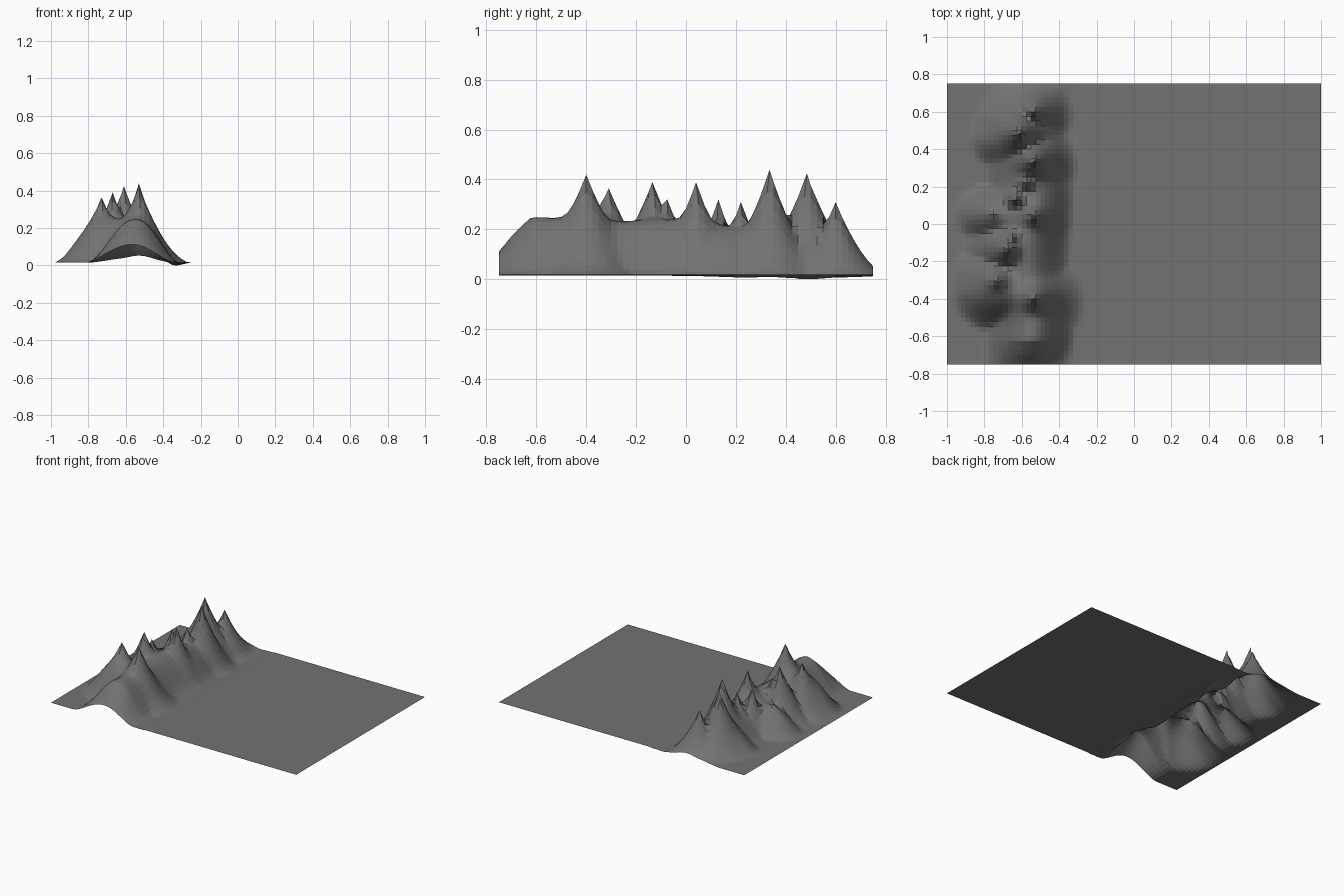
import bpy, bmesh, math

if "Cube" in bpy.data.objects:
    bpy.data.objects.remove(bpy.data.objects["Cube"])

BASE = 0.018

# crest height of the long ridge along y
crest = [(-0.76, 0.085), (-0.69, 0.17), (-0.62, 0.235), (-0.5, 0.23), (-0.3, 0.215), (-0.1, 0.225),
         (0.05, 0.225), (0.2, 0.19), (0.4, 0.17), (0.55, 0.16), (0.63, 0.12), (0.70, 0.06), (0.76, 0.02)]
# rounded hills on the left flank: x, y, height, radius x, radius y
hills = [
    (-0.71, -0.36, 0.24, 0.28, 0.23),
    (-0.73, 0.05, 0.17, 0.24, 0.19),
    (-0.67, 0.45, 0.15, 0.22, 0.18),
]
# sharp summits: x, y, height, radius
summits = [
    (-0.53, -0.40, 0.405, 0.28),
    (-0.73, -0.31, 0.350, 0.26),
    (-0.67, -0.135, 0.375, 0.26),
    (-0.65, -0.075, 0.305, 0.19),
    (-0.53, 0.04, 0.375, 0.22),
    (-0.63, 0.13, 0.305, 0.17),
    (-0.57, 0.22, 0.295, 0.17),
    (-0.53, 0.335, 0.425, 0.25),
    (-0.61, 0.485, 0.410, 0.27),
    (-0.53, 0.60, 0.295, 0.22),
    (-0.75, 0.05, 0.190, 0.18),
]


def bell(x, y, cx, cy, h, rx, ry):
    d = ((x - cx) / rx) ** 2 + ((y - cy) / ry) ** 2
    return h * (1 - d) ** 2 if d < 1 else 0.0


def spike(x, y, cx, cy, h, r):
    d = math.hypot(x - cx, y - cy) / r
    return h * (1 - d) ** 1.8 if d < 1 else 0.0


def ridge(x, y):
    for (y0, h0), (y1, h1) in zip(crest, crest[1:]):
        if y0 <= y <= y1:
            t = (y - y0) / (y1 - y0)
            h = h0 + (h1 - h0) * t
            cx = -0.56 + 0.015 * math.sin(y * 9)
            return bell(x, 0, cx, 0, h, 0.26 if x < cx else 0.24, 1)
    return 0.0


def height(x, y):
    parts = [bell(x, y, *p) for p in hills] + [ridge(x, y)]
    soft = sum(v ** 4 for v in parts) ** (1 / 4)
    sharp = max(spike(x, y, *p) for p in summits)
    top = (soft ** 7 + sharp ** 7) ** (1 / 7)
    # shallow ditch along the foot of the ridge
    return BASE + top - bell(x, y, -0.35, 0.38, 0.018, 0.10, 0.5)


# terrain sheet
bm = bmesh.new()
bmesh.ops.create_grid(bm, x_segments=80, y_segments=60, size=1.0)
for v in bm.verts:
    v.co.y *= 0.75
    v.co.z = height(v.co.x, v.co.y)

# pull the nearest vertex onto every summit so the points stay crisp
for cx, cy, h, r in summits:
    v = min(bm.verts, key=lambda w: (w.co.x - cx) ** 2 + (w.co.y - cy) ** 2)
    v.co = (cx, cy, BASE + h)

low = min(v.co.z for v in bm.verts)
for v in bm.verts:
    v.co.z -= low
    if v.co.x > -0.25:
        v.co.z = BASE
mesh = bpy.data.meshes.new("mountain_terrain")
bm.to_mesh(mesh)
bm.free()
terrain = bpy.data.objects.new("mountain_terrain", mesh)
bpy.context.collection.objects.link(terrain)

# dark rock
rock = bpy.data.materials.new("dark_rock")
rock.diffuse_color = (0.17, 0.17, 0.17, 1)
rock.use_nodes = True
rock.node_tree.nodes["Principled BSDF"].inputs["Base Color"].default_value = rock.diffuse_color
mesh.materials.append(rock)
